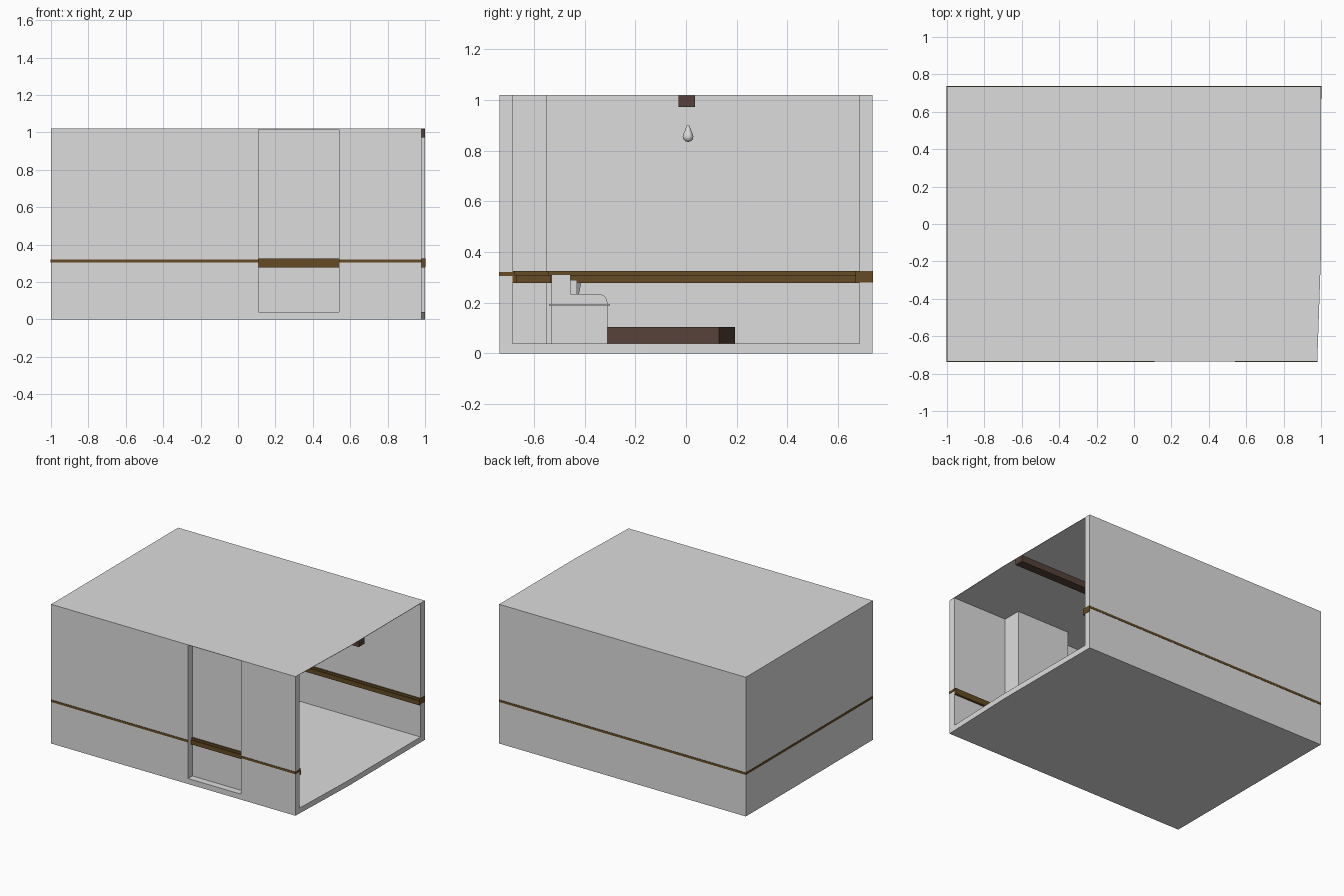
import bpy, bmesh, math

if "Cube" in bpy.data.objects:
    bpy.data.objects.remove(bpy.data.objects["Cube"])


def material(name, rgb):
    m = bpy.data.materials.new(name)
    m.diffuse_color = (*rgb, 1)
    m.use_nodes = True
    m.node_tree.nodes["Principled BSDF"].inputs["Base Color"].default_value = m.diffuse_color
    return m


WALL = material("light grey", (0.72, 0.72, 0.72))
TRIM = material("ochre brown", (0.13, 0.07, 0.018))
WOOD = material("dark wood", (0.093, 0.053, 0.04))
METAL = material("metal grey", (0.3, 0.3, 0.3))


def prism(name, pts, z0, z1, mat):
    """Upright prism from an xy outline."""
    bm = bmesh.new()
    f = bm.faces.new([bm.verts.new((x, y, z0)) for x, y in pts])
    r = bmesh.ops.extrude_face_region(bm, geom=[f])
    for v in r["geom"]:
        if isinstance(v, bmesh.types.BMVert):
            v.co.z = z1
    bmesh.ops.recalc_face_normals(bm, faces=bm.faces)
    me = bpy.data.meshes.new(name)
    bm.to_mesh(me)
    bm.free()
    me.materials.append(mat)
    ob = bpy.data.objects.new(name, me)
    bpy.context.collection.objects.link(ob)
    return ob


def box(name, x0, x1, y0, y1, z0, z1, mat):
    return prism(name, [(x0, y0), (x1, y0), (x1, y1), (x0, y1)], z0, z1, mat)


H, FL, Y, YI, XI = 1.02, 0.04, 0.735, 0.685, -0.95
NX0, NX1, NY, XF = 0.11, 0.54, -0.55, 0.98

# Room shell: slabs with a slightly slanted open end, three walls
outline = [(-1, -Y), (XF, -Y), (1, -0.15), (1, Y), (-1, Y)]
prism("floor", outline, 0, FL, WALL)
prism("ceiling", outline, H - 0.003, H, WALL)
box("back_wall", -1, 1, YI, Y, FL, H - 0.003, WALL)
box("left_wall", -1, XI, -YI, YI, FL, H - 0.003, WALL)
box("front_wall_left", -1, NX0, -Y, -YI, FL, H - 0.003, WALL)
box("front_wall_right", NX1, XF, -Y, -YI, FL, H - 0.003, WALL)

# Closet behind the tall opening in the front wall
box("closet", NX0, NX1, -YI, NY, FL, H - 0.003, WALL)

# Thin outer band
B0, B1, T = 0.305, 0.322, 0.002
box("band_front_left", -1 - T, NX0, -Y - T, -Y, B0, B1, TRIM)
box("band_front_right", NX1, XF + T, -Y - T, -Y, B0, B1, TRIM)
box("band_front_end", XF, XF + T, -Y, -YI, B0, B1, TRIM)
box("band_left", -1 - T, -1, -Y, Y, B0, B1, TRIM)
box("band_back", -1 - T, 1, Y, Y + T, B0, B1, TRIM)
box("band_back_end", 1, 1 + T, YI - 0.016, Y + T, 0.28, 0.325, TRIM)

# Stepped inner rail: deeper lower strip, shallower upper strip
for tag, z0, z1, d in (("lower", 0.278, 0.31, 0.016), ("upper", 0.31, 0.325, 0.01)):
    box("rail_back_" + tag, XI, 1, YI - d, YI, z0, z1, TRIM)
    box("rail_left_" + tag, XI, XI + d, -YI, YI, z0, z1, TRIM)
    box("rail_front_left_" + tag, XI, NX0, -YI, -YI + d, z0, z1, TRIM)
    box("rail_front_right_" + tag, NX1, XF, -YI, -YI + d, z0, z1, TRIM)
    box("rail_closet_" + tag, NX0 - d, NX1 + d, NY, NY + d, z0, z1, TRIM)
    box("rail_closet_right_" + tag, NX1, NX1 + d, -YI, NY, z0, z1, TRIM)
    box("rail_closet_left_" + tag, NX0 - d, NX0, -YI, NY, z0, z1, TRIM)
    box("rail_niche_" + tag, NX0, NX1, -YI - d, -YI, z0, z1, TRIM)

# Ceiling beam
box("ceiling_beam", XI, 1, -0.03, 0.035, 0.972, H - 0.003, WOOD)

# Low bed, turned slightly
bed = box("bed", -0.13, 0.13, -0.26, 0.26, FL, 0.105, WOOD)
bed.location = (-0.3, -0.09, 0)
bed.rotation_euler.z = math.radians(-14)

# Wash stand in front of the closet: cabinet, shelf, rounded basin, back block
CX0, CX1 = 0.2, 0.45
box("cabinet", CX0, CX1, -0.53, -0.31, FL, 0.19, WALL)
box("counter", CX0 - 0.01, CX1 + 0.01, -0.54, -0.30, 0.19, 0.196, WALL)
arc = [(-0.31 - 0.035 * (1 - math.cos(a)), 0.2 + 0.035 * math.sin(a))
       for a in (math.pi / 2 * i / 6 for i in range(7))]
basin = prism("basin", [(-0.53, 0.196), (-0.31, 0.196)] + arc + [(-0.53, 0.235)],
              CX0, CX1, WALL)
for v in basin.data.vertices:
    v.co = (v.co.z, v.co.x, v.co.y)
box("back_block", CX0, CX1, -0.53, -0.455, 0.235, 0.312, WALL)
box("tap_post", 0.3, 0.35, -0.455, -0.43, 0.235, 0.29, WALL)
tap = prism("tap_handle", [(-0.432, 0.235), (-0.422, 0.235), (-0.413, 0.28), (-0.432, 0.28)],
            0.31, 0.34, METAL)
for v in tap.data.vertices:
    v.co = (v.co.z, v.co.x, v.co.y)

# Teardrop bulb
prof = [(0, 0.834), (0.011, 0.837), (0.019, 0.845), (0.021, 0.855), (0.018, 0.866),
        (0.012, 0.88), (0.008, 0.892), (0.005, 0.899), (0, 0.9)]
bm = bmesh.new()
vs = [bm.verts.new((r, 0, z)) for r, z in prof]
es = [bm.edges.new(p) for p in zip(vs, vs[1:])]
bmesh.ops.spin(bm, geom=vs + es, cent=(0, 0, 0), axis=(0, 0, 1),
               angle=math.tau, steps=20, use_merge=True)
bmesh.ops.remove_doubles(bm, verts=bm.verts, dist=1e-4)
bmesh.ops.recalc_face_normals(bm, faces=bm.faces)
for f in bm.faces:
    f.smooth = True
me = bpy.data.meshes.new("light_bulb")
bm.to_mesh(me)
bm.free()
me.materials.append(WALL)
bulb = bpy.data.objects.new("light_bulb", me)
bulb.location = (0, 0.008, 0)
bpy.context.collection.objects.link(bulb)
